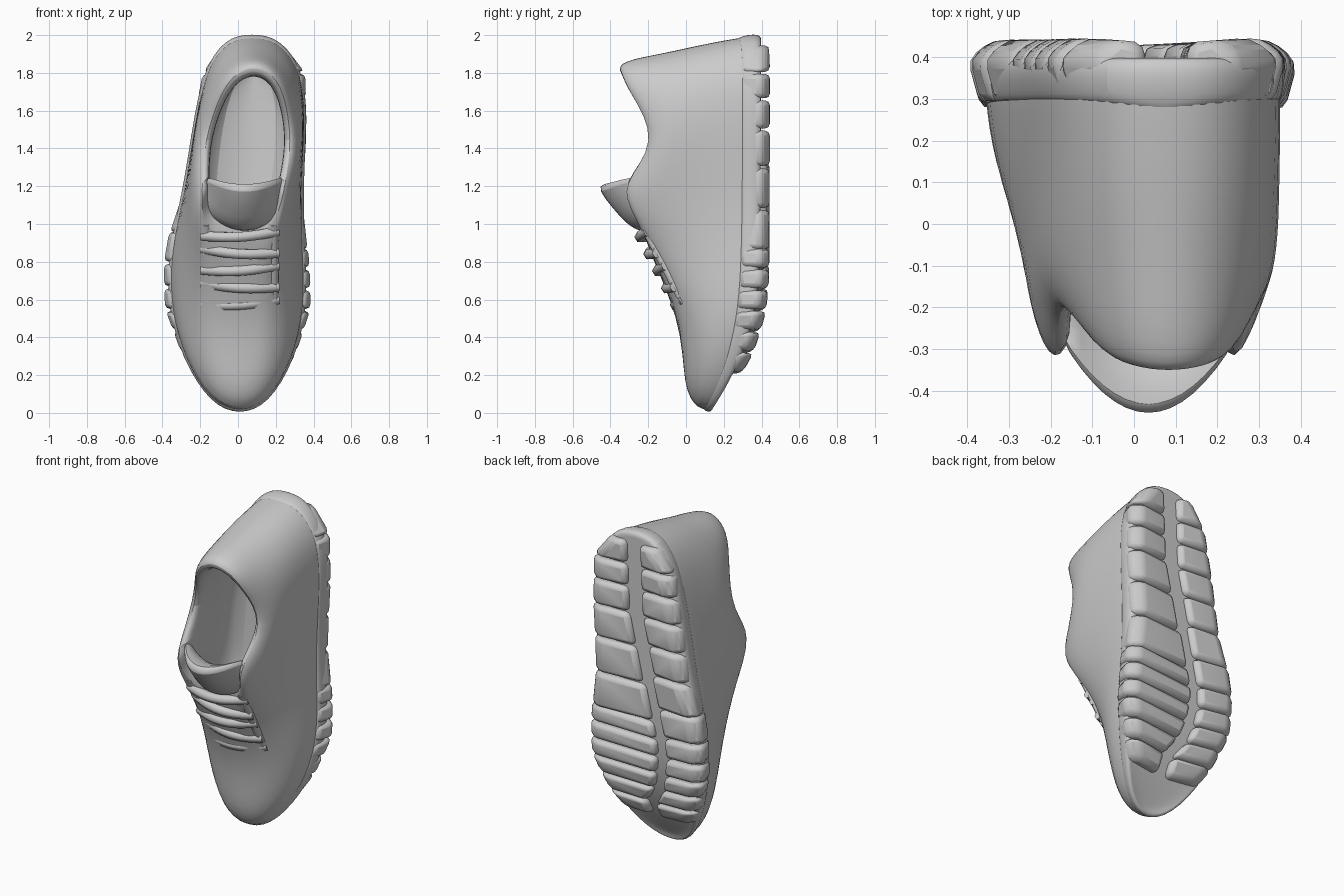
import bpy, bmesh, math

if "Cube" in bpy.data.objects:
    bpy.data.objects.remove(bpy.data.objects["Cube"])


def interp(tab, t):
    for (a, va), (b, vb) in zip(tab, tab[1:]):
        if t <= b:
            return va + (vb - va) * max(0, (t - a) / (b - a))
    return tab[-1][1]


CENTRE = [(0, .01), (.5, 0), (.9, -.01), (1.2, .03), (1.5, .06), (1.8, .085), (2, .075)]
SOLE_Y = [(0, .13), (.1, .21), (.3, .32), (.5, .385), (.7, .405), (2, .41)]


def finish(name, bm, subdiv=0, bevel=0):
    bmesh.ops.recalc_face_normals(bm, faces=bm.faces)
    me = bpy.data.meshes.new(name)
    bm.to_mesh(me)
    bm.free()
    ob = bpy.data.objects.new(name, me)
    bpy.context.collection.objects.link(ob)
    if bevel:
        m = ob.modifiers.new("bevel", 'BEVEL')
        m.width, m.segments = bevel, 2
    if subdiv:
        m = ob.modifiers.new("subdiv", 'SUBSURF')
        m.levels = m.render_levels = subdiv
    bpy.context.view_layer.objects.active = ob
    ob.select_set(True)
    bpy.ops.object.shade_smooth_by_angle(angle=math.radians(45))
    ob.select_set(False)
    return ob


def loft(bm, rings):
    rows = [[bm.verts.new(p) for p in r] for r in rings]
    n = len(rows[0])
    for a, b in zip(rows, rows[1:]):
        for i in range(n):
            j = (i + 1) % n
            bm.faces.new((a[i], a[j], b[j], b[i]))
    return rows


def ring(half):
    """Half outline (half width, y, z) from toe to heel, mirrored on the centre line."""
    right = [(interp(CENTRE, z) + w, y, z) for w, y, z in half]
    left = [(interp(CENTRE, z) - w, y, z) for w, y, z in half[-2:0:-1]]
    return right + left


def cap(bm, row):
    """Fill a mirrored ring with cross strips from toe to heel."""
    n, h = len(row), len(row) // 2
    bm.faces.new((row[0], row[1], row[n - 1]))
    for i in range(1, h - 1):
        bm.faces.new((row[i], row[i + 1], row[n - i - 1], row[n - i]))
    bm.faces.new((row[h - 1], row[h], row[h + 1]))


# Upper: rings from the sole edge over the vamp to the collar, then down the lining
foot = [(0, .13, -.005), (.15, .18, .055), (.285, .26, .28), (.36, .31, .55), (.355, .33, .85),
        (.31, .33, 1.15), (.295, .33, 1.5), (.265, .33, 1.8), (.14, .33, 1.98), (0, .33, 2.0)]
under = [(w * .98, interp(SOLE_Y, z) - .03, z) for w, y, z in foot]
mid = [(0, .06, -.005), (.16, .07, .055), (.29, .12, .28), (.34, .16, .55), (.325, .13, .85),
       (.3, .1, 1.15), (.297, .1, 1.5), (.255, .1, 1.78), (.145, .1, 1.93), (0, .1, 1.965)]
high = [(0, -.02, .1), (.13, -.01, .18), (.22, .025, .4), (.265, .015, .62), (.275, -.03, .87),
        (.28, -.12, 1.12), (.3, -.05, 1.48), (.25, -.1, 1.73), (.125, -.1, 1.88), (0, -.1, 1.92)]
throat = [(0, -.015, .48), (.08, -.02, .52), (.14, -.085, .65), (.185, -.135, .78), (.225, -.2, .95),
          (.275, -.26, 1.15), (.28, -.12, 1.45), (.21, -.23, 1.72), (.11, -.3, 1.85), (0, -.31, 1.88)]
rim = [(0, -.26, .97), (.06, -.26, .97), (.11, -.26, .98), (.16, -.27, 1.0), (.215, -.31, 1.06),
       (.215, -.395, 1.19), (.235, -.145, 1.43), (.165, -.34, 1.72), (.085, -.36, 1.81), (0, -.37, 1.84)]
inner = [(0, -.2, 1.1), (.05, -.2, 1.1), (.1, -.2, 1.11), (.13, -.2, 1.14), (.16, -.22, 1.19),
         (.17, -.29, 1.27), (.19, -.1, 1.45), (.125, -.25, 1.66), (.065, -.31, 1.74), (0, -.33, 1.765)]
lining = [(0, 0, .8), (.07, 0, .8), (.12, 0, .85), (.16, 0, .92), (.2, .02, 1.02),
          (.22, .05, 1.2), (.22, .05, 1.48), (.18, .05, 1.68), (.1, .05, 1.8), (0, .05, 1.84)]
insole = [(w, .27, z) for w, y, z in lining]
bm = bmesh.new()
rows = loft(bm, [ring(r) for r in (under, foot, mid, high, throat, rim, inner, lining, insole)])
cap(bm, rows[-1])
cap(bm, rows[0])
finish("upper", bm, subdiv=2)


# Midsole: slightly wider slab under the footprint, thinning out at the toe
def grown(k, dy):
    return ring([(w * k, interp(SOLE_Y, z) + dy * min(1, .4 + 1.5 * max(z, 0)),
                  1 + (z - 1) * (1 + (k - 1) * .3)) for w, y, z in foot])


bm = bmesh.new()
rows = loft(bm, [grown(.96, -.14), grown(1.015, -.1), grown(1.04, -.045), grown(1.0, -.012), grown(.9, -.012)])
cap(bm, rows[0])
cap(bm, rows[-1])
finish("midsole", bm, subdiv=2)

# Tread: lugs on both sides of a curved channel
WIDTH = [(z, w) for w, y, z in foot]
CHANNEL = [(0, 0), (.3, .02), (.45, -.08), (.7, -.12), (1.1, -.03), (1.5, .06), (2, .08)]
FLARE = [(0, 1.04), (.3, 1.07), (.5, 1.1), (.8, 1.1), (1.1, 1.05), (2, 1.05)]


def lug(bm, z0, z1, side, slant, gap):
    pts = []
    for z in (z0, z1):
        cx, w = interp(CENTRE, z), interp(WIDTH, z) * interp(FLARE, z)
        xi, xo = interp(CHANNEL, z) + side * gap, cx + side * w
        if (xo - xi) * side < .03:
            xo = xi + side * .03
        y = interp(SOLE_Y, z)
        for x, yy, k in ((xi, y - .06, 0), (xi, y + .02, 0), (xo - side * .06, y + .038, 1),
                         (xo, y - .01, 1), (xo - side * .03, y - .12, 1)):
            pts.append(bm.verts.new((x, yy, z + slant * k)))
    a, b = pts[:5], pts[5:]
    bm.faces.new(a)
    bm.faces.new(b[::-1])
    for i in range(5):
        j = (i + 1) % 5
        bm.faces.new((a[i], b[i], b[j], a[j]))


bm = bmesh.new()
left_cuts = [.2, .31, .42, .53, .65, .78, .95, 1.15, 1.33, 1.5, 1.66, 1.8, 1.95]
right_cuts = [.2, .31, .42, .53, .64, .75, .86, 1.08, 1.3, 1.5, 1.66, 1.8, 1.95]
for side, cuts in ((-1, left_cuts), (1, right_cuts)):
    for z0, z1 in zip(cuts, cuts[1:]):
        lug(bm, z0 + .006, z1 - .006, side, .015 if z1 < 1 else 0, .035 if z1 < 1.2 else .05)
finish("tread_lugs", bm, bevel=.026)

# Tongue: padded flap arched across the front of the collar (y, z, side drop, side rise)
profile = [(-.22, .95, .03, .1), (-.3, .98, .05, .12), (-.39, 1.08, .14, .1), (-.47, 1.18, .19, .06),
           (-.45, 1.22, .19, .04), (-.34, 1.2, .1, .05), (-.24, 1.14, .03, .08), (-.18, 1.0, .02, .1)]
bm = bmesh.new()
sections = []
for i in range(9):
    u = -1 + i / 4
    sections.append([(.035 + .215 * u, y + drop * u * u, z + rise * u * u) for y, z, drop, rise in profile])
rows = loft(bm, sections)
bm.faces.new(rows[0])
bm.faces.new(rows[-1])
finish("tongue", bm, subdiv=1)


# Laces and eyestay edges: rounded cords
def cord(name, pts, r):
    cu = bpy.data.curves.new(name, 'CURVE')
    cu.dimensions = '3D'
    cu.bevel_depth, cu.bevel_resolution, cu.resolution_u = r, 1, 3
    cu.use_fill_caps = True
    sp = cu.splines.new('NURBS')
    sp.points.add(len(pts) - 1)
    sp.use_endpoint_u, sp.order_u = True, 3
    for p, c in zip(sp.points, pts):
        p.co = (*c, 1)
    bpy.context.collection.objects.link(bpy.data.objects.new(name, cu))


def throat_y(z):
    return -.035 - .52 * (z - .56)


for i, z in enumerate((.59, .68, .77, .86, .95)):
    y, tilt = throat_y(z), (-.012 if i % 2 else .012)
    cord(f"lace_{i + 1}", [(.01 + s * .2, y + .05 * s * s - .01, z + tilt * s - .02 * (1 - s * s))
                           for s in (-1, -.6, 0, .6, 1)], .03)
for s, side in ((-1, "left"), (1, "right")):
    cord(f"eyestay_{side}", [(.01 + s * .18, throat_y(z) + .035, z) for z in (.57, .7, .85, 1.0)], .025)
